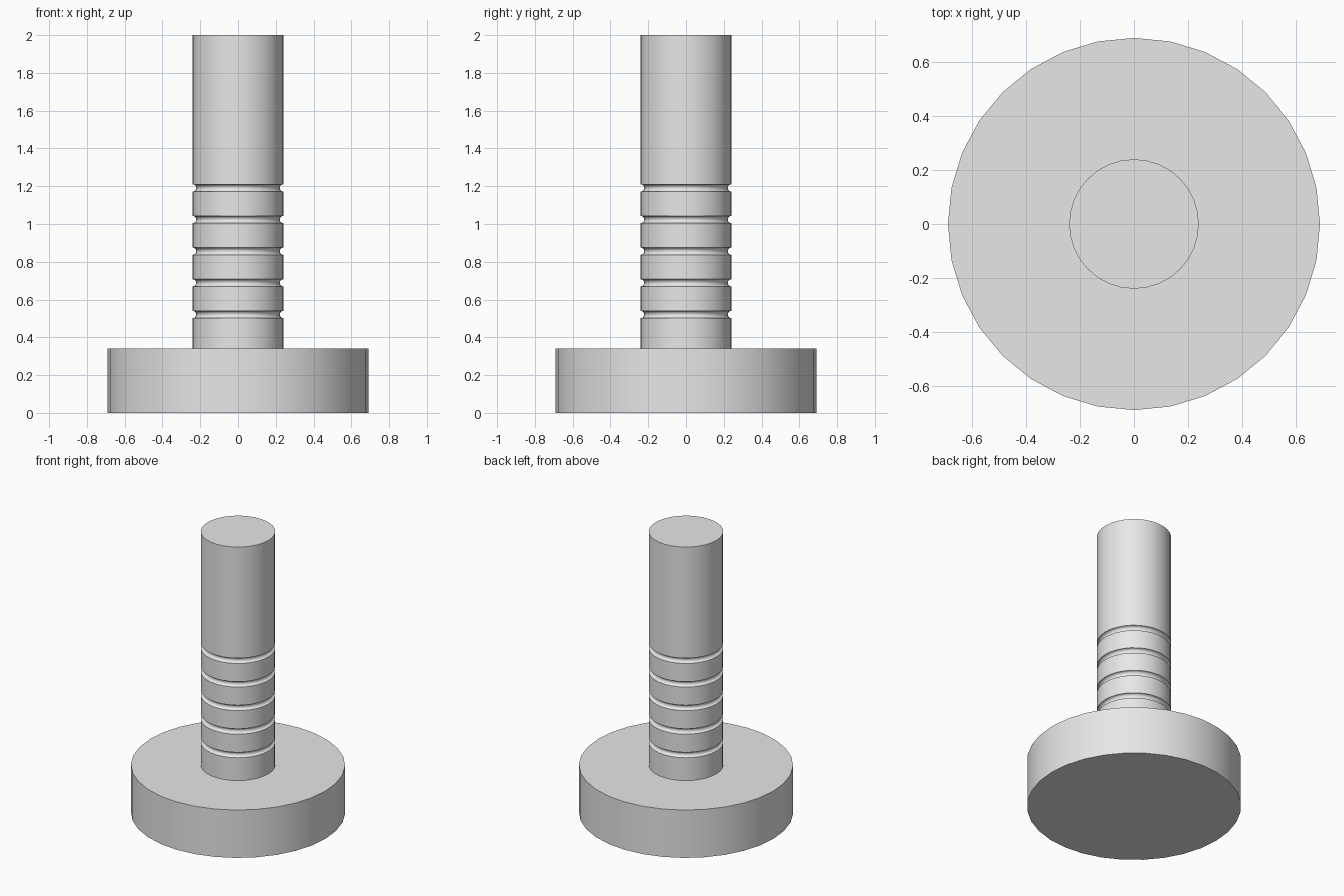
import bpy, bmesh
from math import sin, cos, pi, radians

cube = bpy.data.objects.get("Cube")
if cube:
    bpy.data.objects.remove(cube, do_unlink=True)

SIDES = 32
BASE_R, BASE_TOP = 0.69, 0.34
SHAFT_R, SHAFT_TOP = 0.24, 2.0
GROOVE_R, GROOVE_Z, GROOVE_STEP, GROOVES = 0.019, 0.521, 0.1675, 5

grey = bpy.data.materials.new("plain_grey")
grey.use_nodes = True
grey.diffuse_color = (0.8, 0.8, 0.8, 1)
grey.node_tree.nodes["Principled BSDF"].inputs["Base Color"].default_value = grey.diffuse_color


def lathe(name, profile):
    """Spin a (radius, height) outline around z and close its ends."""
    bm = bmesh.new()
    rings = []
    for r, z in profile:
        rings.append([bm.verts.new((r * cos(2 * pi * i / SIDES), r * sin(2 * pi * i / SIDES), z))
                      for i in range(SIDES)])
    for low, high in zip(rings, rings[1:]):
        for i in range(SIDES):
            j = (i + 1) % SIDES
            bm.faces.new((low[i], low[j], high[j], high[i]))
    bm.faces.new(rings[0][::-1])
    bm.faces.new(rings[-1])
    mesh = bpy.data.meshes.new(name)
    bm.to_mesh(mesh)
    bm.free()
    mesh.materials.append(grey)
    obj = bpy.data.objects.new(name, mesh)
    bpy.context.collection.objects.link(obj)
    bpy.ops.object.select_all(action='DESELECT')
    obj.select_set(True)
    bpy.context.view_layer.objects.active = obj
    bpy.ops.object.shade_smooth_by_angle(angle=radians(30))
    return obj


# Round foot
lathe("base", [(BASE_R, 0), (BASE_R, BASE_TOP)])

# Shaft with half-round grooves
outline = [(SHAFT_R, BASE_TOP)]
for g in range(GROOVES):
    centre = GROOVE_Z + g * GROOVE_STEP
    for k in range(9):
        a = pi * k / 8
        outline.append((SHAFT_R - GROOVE_R * sin(a), centre - GROOVE_R * cos(a)))
outline.append((SHAFT_R, SHAFT_TOP))
lathe("grooved_shaft", outline)
